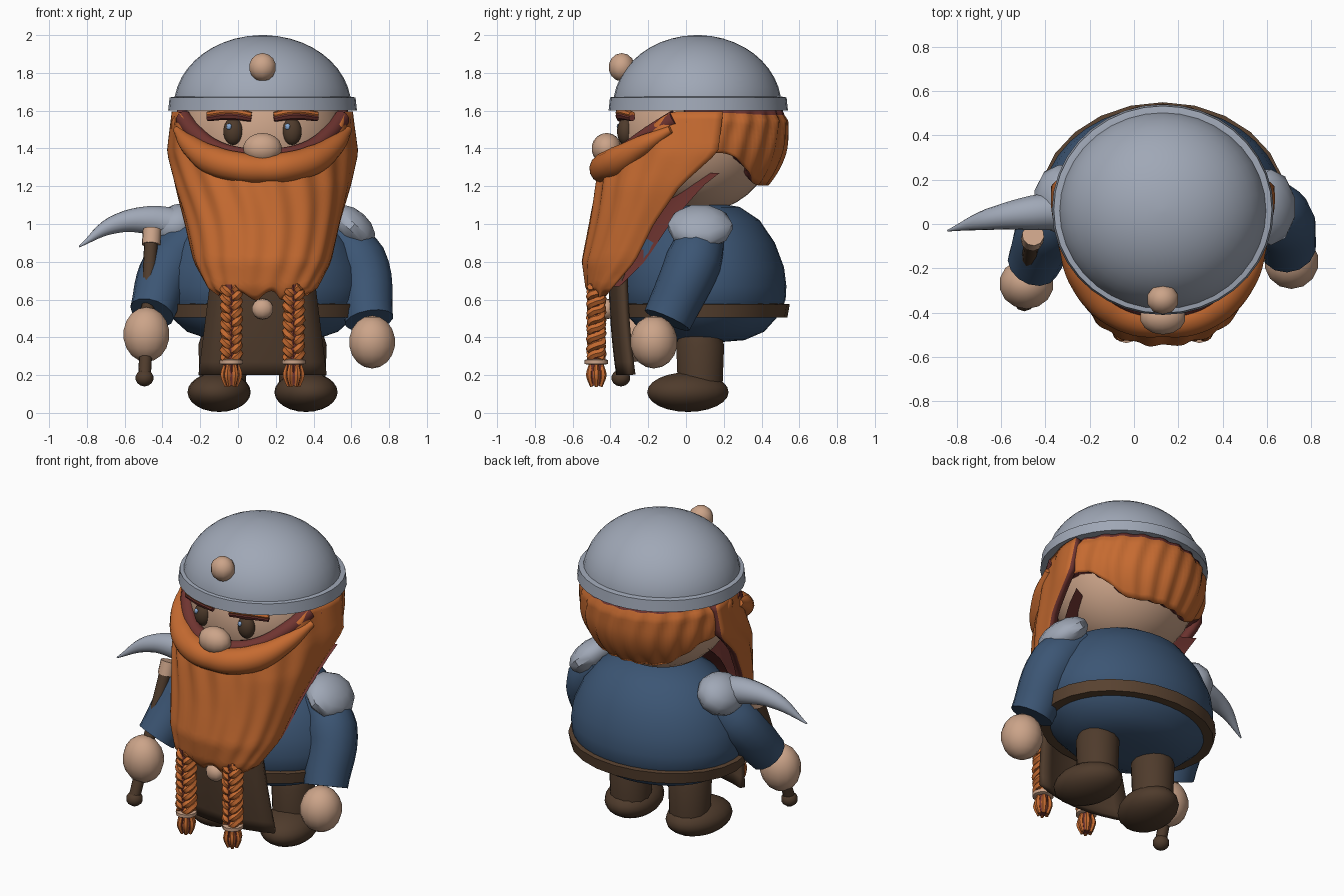
import bpy, bmesh, math

old = bpy.data.objects.get("Cube")
if old:
    bpy.data.objects.remove(old)

CX = 0.13  # middle line of the figure
SIDES = ((-1, "right"), (1, "left"))


def material(name, rgb):
    m = bpy.data.materials.new(name)
    m.use_nodes = True
    m.diffuse_color = (*rgb, 1)
    m.node_tree.nodes["Principled BSDF"].inputs["Base Color"].default_value = (*rgb, 1)
    return m


orange = material("orange_hair", (0.56, 0.145, 0.03))
red = material("dark_red_hair", (0.16, 0.035, 0.03))
skin = material("skin", (0.60, 0.37, 0.25))
steel = material("steel", (0.35, 0.39, 0.47))
blue = material("blue_cloth", (0.045, 0.092, 0.175))
brown = material("dark_brown", (0.078, 0.044, 0.025))
leather = material("belt_leather", (0.10, 0.055, 0.03))
glint = material("eye_glint", (0.25, 0.40, 0.65))


def finish(ob, *mats):
    for m in mats:
        ob.data.materials.append(m)
    bpy.ops.object.select_all(action='DESELECT')
    ob.select_set(True)
    bpy.context.view_layer.objects.active = ob
    bpy.ops.object.shade_smooth_by_angle(angle=math.radians(40))
    return ob


def from_bmesh(name, bm, *mats):
    me = bpy.data.meshes.new(name)
    bm.to_mesh(me)
    bm.free()
    ob = bpy.data.objects.new(name, me)
    bpy.context.collection.objects.link(ob)
    return finish(ob, *mats)


def ball(name, loc, size, mat, rot=(0, 0, 0), seg=20):
    bm = bmesh.new()
    bmesh.ops.create_uvsphere(bm, u_segments=seg, v_segments=seg // 2 + 2, radius=1)
    bmesh.ops.scale(bm, vec=size, verts=bm.verts)
    ob = from_bmesh(name, bm, mat)
    ob.location, ob.rotation_euler = loc, rot
    return ob


def grid(name, f, nu, nv, *mats, thick=0, dark_rows=0):
    """Sheet through f(u, v), u and v running 0 to 1; top rows can take the last material."""
    bm = bmesh.new()
    p = [[bm.verts.new(f(i / nu, j / nv)) for j in range(nv + 1)] for i in range(nu + 1)]
    for i in range(nu):
        for j in range(nv):
            face = bm.faces.new((p[i][j], p[i][j + 1], p[i + 1][j + 1], p[i + 1][j]))
            face.material_index = 1 if j < dark_rows else 0
    ob = from_bmesh(name, bm, *mats)
    if thick:
        s = ob.modifiers.new("thickness", 'SOLIDIFY')
        s.thickness, s.offset = thick, -1
        s.material_offset = s.material_offset_rim = len(mats) - 1
    return ob


def lathe(name, rows, centre, depth, mat, seg=36):
    """Turn (radius, z) rows about a vertical axis, scaled by depth in y."""
    bm = bmesh.new()
    rings = []
    for r, z in rows:
        angles = [math.tau * k / seg for k in range(seg)]
        rings.append([bm.verts.new((centre[0] + r * math.cos(a),
                                    centre[1] + r * depth * math.sin(a), z)) for a in angles])
    for a, b in zip(rings, rings[1:]):
        for k in range(seg):
            n = (k + 1) % seg
            bm.faces.new((a[k], a[n], b[n], b[k]))
    bm.faces.new(rings[0][::-1])
    bm.faces.new(rings[-1])
    return from_bmesh(name, bm, mat)


def tube(name, pts, radii, mat, res=5):
    cu = bpy.data.curves.new(name, 'CURVE')
    cu.dimensions, cu.bevel_depth, cu.bevel_resolution = '3D', 1, res
    cu.use_fill_caps, cu.resolution_u = True, 6
    s = cu.splines.new('BEZIER')
    s.bezier_points.add(len(pts) - 1)
    for b, p, r in zip(s.bezier_points, pts, radii):
        b.co, b.radius = p, r
        b.handle_left_type = b.handle_right_type = 'AUTO'
    ob = bpy.data.objects.new(name, cu)
    bpy.context.collection.objects.link(ob)
    bpy.ops.object.select_all(action='DESELECT')
    ob.select_set(True)
    bpy.context.view_layer.objects.active = ob
    bpy.ops.object.convert(target='MESH')
    return finish(bpy.context.object, mat)


def smooth(a, b, x):
    t = max(0, min(1, (x - a) / (b - a)))
    return t * t * (3 - 2 * t)


# Helmet: dome, band and front stud
dome = [(0.47 * math.cos(a), 1.62 + 0.38 * math.sin(a))
        for a in (math.radians(k) for k in range(0, 90, 8))]
lathe("helmet_dome", dome, (CX, 0.06), 0.95, steel)
lathe("helmet_band", [(0.45, 1.6), (0.50, 1.6), (0.492, 1.67), (0.46, 1.675)],
      (CX, 0.065), 0.95, steel)
ball("helmet_stud", (CX, -0.34, 1.83), (0.075, 0.07, 0.075), skin, seg=10)

# Head and face
ball("head", (CX, 0.06, 1.47), (0.43, 0.415, 0.41), skin, seg=32)
ball("nose", (CX, -0.42, 1.40), (0.105, 0.08, 0.082), skin, seg=14)
for side, label in SIDES:
    x = CX + side * 0.155
    ball(label + "_eye", (x, -0.32, 1.49), (0.054, 0.045, 0.072), brown, seg=14)
    ball(label + "_eye_glint", (x - 0.022, -0.355, 1.515), (0.015, 0.012, 0.017), glint, seg=8)
    for mat, name, drop in ((red, "_brow_shade", 0.016), (orange, "_brow", 0)):
        tube(label + name, [(CX + side * 0.06, -0.35, 1.575 - drop),
                            (CX + side * 0.16, -0.345, 1.592 - drop),
                            (CX + side * 0.29, -0.285, 1.578 - drop)],
             [0.018, 0.026, 0.018], mat, 2)

# Beard cross-sections: height, half width, front y, back y
SECTIONS = [(0.61, 0.22, -0.50, -0.43), (0.66, 0.29, -0.53, -0.39), (0.8, 0.365, -0.55, -0.27),
            (1.0, 0.41, -0.51, -0.17), (1.2, 0.465, -0.475, -0.03), (1.38, 0.505, -0.44, 0.17),
            (1.62, 0.475, -0.38, 0.20)]


def section(z):
    for a, b in zip(SECTIONS, SECTIONS[1:]):
        if z <= b[0] or b is SECTIONS[-1]:
            t = (z - a[0]) / (b[0] - a[0])
            return [p + (q - p) * t for p, q in zip(a[1:], b[1:])]


def beard(u, v):
    t = (u - 0.5) * math.pi
    top = 1.30 + 0.295 * smooth(0.5, 1.2, abs(t))
    low = 0.62 + 0.025 * math.sin(t * 9) * math.cos(t)
    z = top + (low - top) * v
    w, front, back = section(z)
    wave = 1 + 0.02 * math.sin(t * 17 + 2.5 * math.sin(z * 5)) * (0.3 + 0.7 * math.cos(t))
    return (CX + w * wave * math.sin(t), back + (front - back) * wave * abs(math.cos(t)) ** 0.85, z)


def beard_lining(u, v):
    z = 1.27 - 0.6 * v
    w, front, back = section(z)
    s = 1 - 2 * u
    return (CX + s * w * 0.95, back + 0.13 - 0.1 * v - 0.14 * (1 - s * s), z)


def back_hair(u, v):
    t = (u - 0.5) * math.radians(196)
    low = 1.205 + 0.17 * smooth(0.55, 1.3, abs(t))
    z = 1.605 + (low - 1.605) * v
    r = 0.475 - 0.11 * (max(0, 1.46 - z) / 0.26) ** 2 - 0.03 * smooth(1.54, 1.6, z)
    r += 0.008 * math.sin(t * 24 + 3 * math.sin(z * 6))
    return (CX - r * math.sin(t), 0.065 + r * 0.99 * math.cos(t), z)


grid("beard", beard, 72, 24, orange, red, thick=0.05)
grid("beard_lining", beard_lining, 10, 10, red)
grid("back_hair", back_hair, 72, 14, orange, red, thick=0.05, dark_rows=1)

# Moustache, with a dark strip where it meets the cheeks
half = ((0.455, -0.08, 1.50, 0.02), (0.38, -0.23, 1.415, 0.055), (0.26, -0.355, 1.335, 0.08),
        (0.12, -0.425, 1.30, 0.08))
lip = [(-x, y, z, r) for x, y, z, r in half] + [(0, -0.435, 1.29, 0.075)] + list(half[::-1])
tube("moustache", [(CX + x, y, z) for x, y, z, r in lip], [p[3] for p in lip], orange)
tube("moustache_root", [(CX + x * 0.92, y * 0.9 + 0.015, z + 0.06) for x, y, z, r in lip],
     [0.045] * len(lip), red, 3)

# Braids hanging from the beard
for side, label in SIDES:
    x, y = CX + side * 0.165, -0.475
    tube(label + "_braid_core", [(x, y, 0.68), (x, y, 0.2)], [0.04, 0.04], red, 2)
    for k in range(3):
        path = []
        for i in range(25):
            a = i * 0.75 + math.tau * k / 3
            path.append((x + 0.037 * math.sin(a), y + 0.032 * math.sin(2 * a), 0.67 - i * 0.0165))
        tube(f"{label}_braid_strand_{k + 1}", path, [0.023] * 25, orange, 1)
    lathe(label + "_braid_ring", [(0.045, 0.255), (0.062, 0.26), (0.062, 0.28), (0.045, 0.285)],
          (x, y), 1, skin, 12)
    tube(label + "_braid_tuft", [(x, y, 0.26), (x, y, 0.2), (x, y, 0.145)],
         [0.035, 0.047, 0.032], red, 1)
    for k in range(6):
        c, s = math.cos(k * math.tau / 6), math.sin(k * math.tau / 6)
        tube(f"{label}_tuft_lock_{k + 1}", [(x + 0.03 * c, y + 0.03 * s, 0.26),
                                            (x + 0.042 * c, y + 0.042 * s, 0.2),
                                            (x + 0.027 * c, y + 0.027 * s, 0.14)],
             [0.012, 0.018, 0.01], orange, 1)

# Body, belt and apron
lathe("tunic", [(0.12, 0.375), (0.27, 0.385), (0.40, 0.43), (0.50, 0.52), (0.54, 0.60),
                (0.545, 0.67), (0.53, 0.77), (0.47, 0.90), (0.37, 1.02), (0.24, 1.09),
                (0.1, 1.11)], (CX, 0.09), 0.81, blue)
lathe("belt", [(0.49, 0.505), (0.545, 0.505), (0.56, 0.575), (0.50, 0.58)],
      (CX, 0.09), 0.82, leather, 24)


def apron(u, v):
    s = 2 * u - 1
    return (CX + s * (0.27 + 0.07 * v), -0.41 + 0.07 * s * s + 0.04 * v * v, 0.76 - 0.56 * v)


grid("apron", apron, 8, 8, brown, thick=0.035)
ball("buckle", (CX, -0.42, 0.55), (0.06, 0.045, 0.055), skin, seg=10)

# Legs and boots
for side, label in SIDES:
    lathe(label + "_leg", [(0.12, 0.1), (0.13, 0.36), (0.11, 0.42)],
          (CX + side * 0.21, 0.075), 1, brown, 14)
    ball(label + "_boot", (CX + side * 0.23, 0.01, 0.11), (0.165, 0.22, 0.105), brown,
         rot=(0, 0, side * 0.2))

# Sleeves and hands
tube("left_sleeve", [(0.48, 0.09, 0.96), (0.64, 0.04, 0.80), (0.695, -0.10, 0.49)],
     [0.12, 0.15, 0.13], blue)
tube("right_sleeve", [(-0.20, 0.08, 0.95), (-0.36, 0.0, 0.78), (-0.455, -0.18, 0.53)],
     [0.12, 0.15, 0.12], blue)
ball("left_hand", (0.71, -0.17, 0.375), (0.125, 0.125, 0.14), skin, seg=14)
ball("right_hand", (-0.485, -0.27, 0.415), (0.125, 0.115, 0.145), skin, seg=14)

# Shoulder plates
ball("left_shoulder_plate", (0.605, 0.075, 0.985), (0.15, 0.175, 0.09), steel,
     rot=(0, math.radians(42), 0), seg=10)
ball("right_shoulder_plate", (-0.325, 0.11, 0.99), (0.14, 0.16, 0.11), steel,
     rot=(0, math.radians(-35), 0), seg=10)

# Horned pick held in the right hand
tube("pick_horn", [(-0.30, 0.06, 0.99), (-0.46, 0.05, 1.02), (-0.66, 0.02, 0.995),
                   (-0.84, -0.03, 0.88)], [0.09, 0.078, 0.048, 0.004], steel)
tube("pick_handle", [(-0.495, -0.35, 0.19), (-0.46, -0.07, 0.93)], [0.034, 0.036], brown, 3)
tube("pick_cap", [(-0.46, -0.075, 0.89), (-0.455, -0.05, 0.97)], [0.05, 0.05], skin, 3)
ball("pick_pommel", (-0.495, -0.345, 0.185), (0.05, 0.05, 0.045), brown, seg=10)
